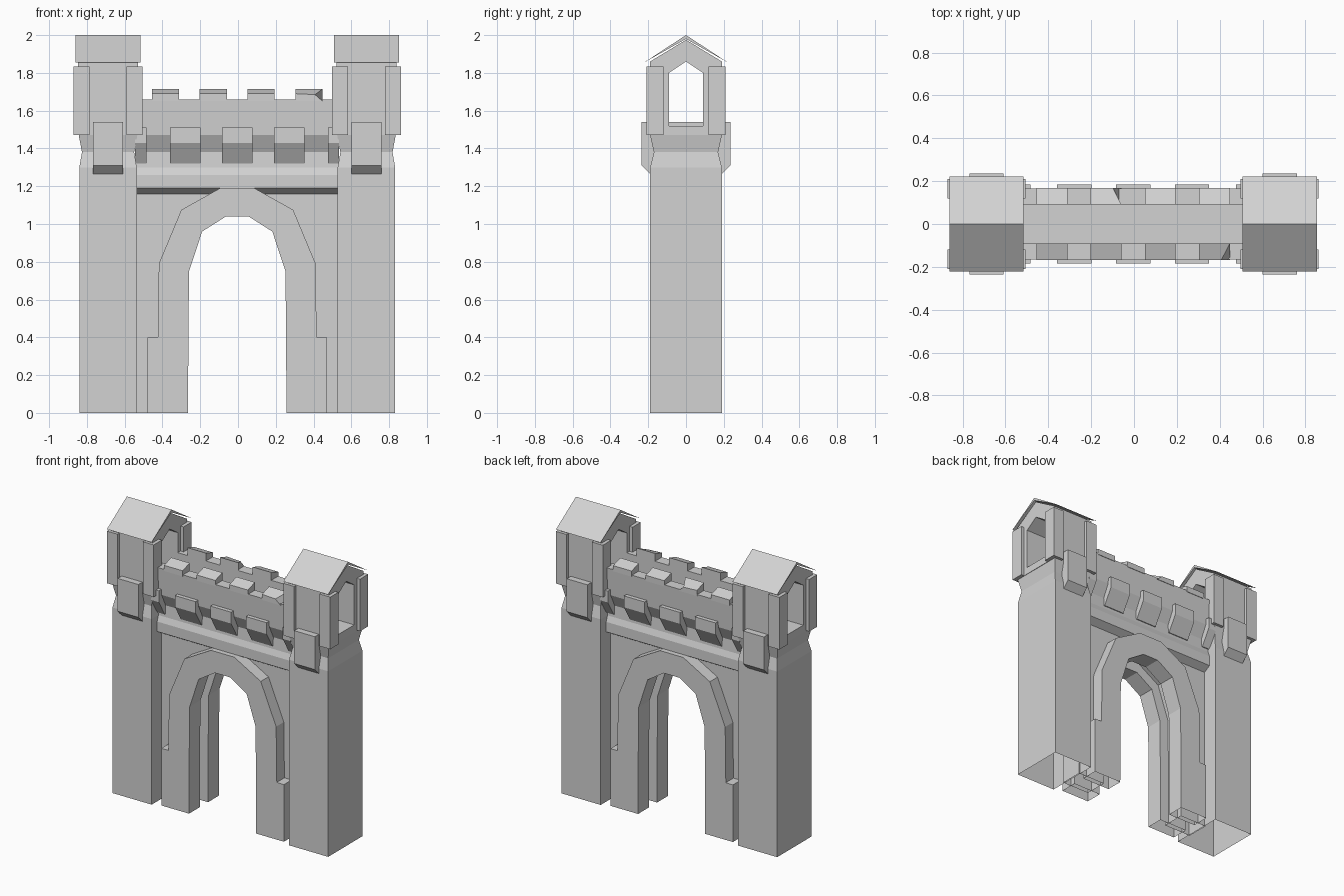
import bpy, bmesh

cube = bpy.data.objects.get("Cube")
if cube:
    bpy.data.objects.remove(cube, do_unlink=True)

stone = bpy.data.materials.new("grey_stone")
stone.use_nodes = True
stone.diffuse_color = (0.65, 0.65, 0.65, 1)
stone.node_tree.nodes["Principled BSDF"].inputs["Base Color"].default_value = (0.65, 0.65, 0.65, 1)

MID = -0.004      # centre line of the gate
TOWER = 0.684     # tower distance from the centre line


def finish(name, bm, open_bottom=False):
    bmesh.ops.recalc_face_normals(bm, faces=bm.faces)
    if open_bottom:
        low = [f for f in bm.faces if all(v.co.z < 0.001 for v in f.verts)]
        bmesh.ops.delete(bm, geom=low, context='FACES')
    mesh = bpy.data.meshes.new(name)
    bm.to_mesh(mesh)
    bm.free()
    mesh.materials.append(stone)
    ob = bpy.data.objects.new(name, mesh)
    bpy.context.collection.objects.link(ob)
    return ob


def loft(name, rings, open_bottom=False):
    """Join a stack of closed outlines and cap both ends."""
    bm = bmesh.new()
    loops = [[bm.verts.new(p) for p in ring] for ring in rings]
    n = len(loops[0])
    for a, b in zip(loops, loops[1:]):
        for i in range(n):
            j = (i + 1) % n
            bm.faces.new((a[i], a[j], b[j], b[i]))
    bm.faces.new(loops[0])
    bm.faces.new(loops[-1])
    return finish(name, bm, open_bottom)


def along_x(name, profile, x0, x1):
    return loft(name, [[(x, y, z) for y, z in profile] for x in (x0, x1)])


def band(name, inner, outer, place, d0, d1, closed, open_bottom=False):
    """Extrude the strip between two matching outlines from depth d0 to d1."""
    bm = bmesh.new()
    rows = [[bm.verts.new(place(p, d)) for p in line]
            for line, d in ((inner, d0), (outer, d0), (outer, d1), (inner, d1))]
    n = len(inner)
    for i in range(n if closed else n - 1):
        j = (i + 1) % n
        for k in range(4):
            a, b = rows[k], rows[(k + 1) % 4]
            bm.faces.new((a[i], a[j], b[j], b[i]))
    if not closed:
        for i in (0, n - 1):
            bm.faces.new([r[i] for r in rows])
    return finish(name, bm, open_bottom)


def box(name, x0, x1, y0, y1, z0, z1):
    ring = [(x0, y0), (x1, y0), (x1, y1), (x0, y1)]
    return loft(name, [[(x, y, z) for x, y in ring] for z in (z0, z1)])


def mirrored(half):
    return half + [(-a, b) for a, b in reversed(half)]


def in_xz(p, d):
    return (p[0] + MID, d, p[1])


def in_yz(p, d):
    return (d, p[0], p[1])


# Towers
gable_in = [(-.09, 1.52), (.09, 1.52), (.09, 1.80), (0, 1.86), (-.09, 1.80)]
gable_out = [(-.19, 1.47), (.19, 1.47), (.19, 1.86), (0, 1.975), (-.19, 1.86)]
roof_section = [(-.222, 1.855), (0, 2.0), (.222, 1.855), (0, 1.98)]
tower_corbel = [(.16, 1.54), (.235, 1.54), (.235, 1.31), (.19, 1.265), (.16, 1.265)]

for side, label in ((-1, "right"), (1, "left")):
    cx = MID + side * TOWER
    levels = [(0, .152, .19), (1.30, .152, .19), (1.38, .138, .17), (1.47, .155, .19)]
    loft(label + "_tower_shaft",
         [[(cx - w, -d, z), (cx + w, -d, z), (cx + w, d, z), (cx - w, d, z)]
          for z, w, d in levels], open_bottom=True)
    band(label + "_tower_room", gable_in, gable_out, in_yz, cx - .158, cx + .158, True)
    along_x(label + "_tower_roof", roof_section, cx - .173, cx + .173)
    for face, end in ((-1, "front"), (1, "back")):
        along_x(f"{label}_{end}_tower_corbel",
                [(face * y, z) for y, z in tower_corbel], cx - .08, cx + .08)
        for sx, where in ((-1, "a"), (1, "b")):
            xs = sorted((cx + sx * .098, cx + sx * .182))
            ys = sorted((face * .12, face * .21))
            box(f"{label}_{end}_corner_pier_{where}", *xs, *ys, 1.47, 1.835)

# Central wall with a wider opening than the arch rings on its faces
wall_in = mirrored([(-.33, 0), (-.325, .77), (-.24, 1.01), (-.075, 1.11)])
wall_out = mirrored([(-.54, 0), (-.54, .77), (-.54, 1.2), (-.075, 1.2)])
band("central_wall", wall_in, wall_out, in_xz, -.08, .08, False, True)

# Arch rings, front and back
ring_in = mirrored([(-.26, 0), (-.259, .4), (-.259, .401), (-.255, .75), (-.186, .96), (-.06, 1.04)])
ring_out = mirrored([(-.475, 0), (-.475, .4), (-.42, .401), (-.415, .79), (-.296, 1.075), (-.09, 1.19)])
for face, end in ((-1, "front"), (1, "back")):
    band(end + "_arch_ring", ring_in, ring_out, in_xz, face * .045, face * .165, False, True)

# Bridge: cornice, waist, parapets and walkway in one section
bridge = mirrored([(.08, 1.16), (.13, 1.19), (.13, 1.26), (.115, 1.30), (.11, 1.38),
                   (.155, 1.47), (.165, 1.66), (.09, 1.66), (.09, 1.54)])
along_x("bridge", bridge, MID - .535, MID + .535)

# Corbels and merlons on both parapets
corbel = [(.10, 1.51), (.185, 1.51), (.185, 1.43), (.12, 1.32), (.10, 1.32)]
for face, end in ((-1, "front"), (1, "back")):
    for i in range(5):
        x = MID + (i - 2) * .275
        x0, x1 = max(x - .08, MID - .54), min(x + .08, MID + .54)
        if i in (0, 4):
            x0, x1 = sorted((MID + (i - 2) * .24, MID + (i - 2) * .27))
        along_x(f"{end}_bridge_corbel_{i + 1}",
                [(face * y, z) for y, z in corbel], x0, x1)
    for i in range(4):
        x = MID + (i - 1.5) * .253
        ob = box(f"{end}_merlon_{i + 1}", x - .072, x + .072,
                 *sorted((face * .09, face * .168)), 1.65, 1.715)
        chipped = (face, i) in ((-1, 3), (1, 1))
        for v in ob.data.vertices:
            if v.co.z > 1.7 and abs(v.co.y) > .15:
                v.co.z = 1.69
                # One broken corner on each parapet
                if chipped and v.co.x > x:
                    v.co.x -= .04
                    v.co.z = 1.685
